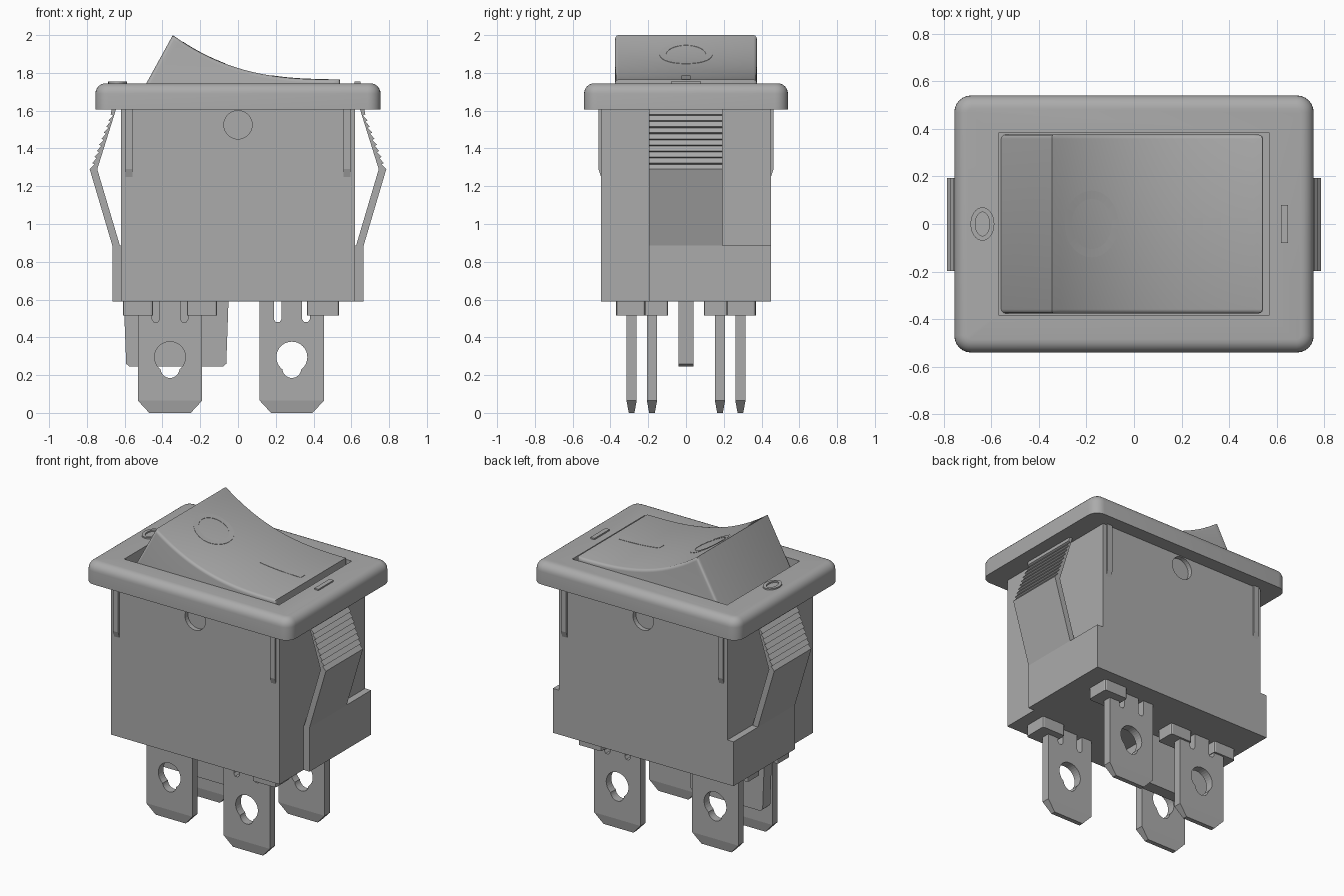
import bpy, bmesh, math
from mathutils import Vector

cube = bpy.data.objects.get("Cube")
if cube:
    bpy.data.objects.remove(cube, do_unlink=True)

grey = bpy.data.materials.new("switch_grey")
grey.use_nodes = True
grey.diffuse_color = (0.41, 0.41, 0.41, 1)
grey.node_tree.nodes["Principled BSDF"].inputs["Base Color"].default_value = (0.41, 0.41, 0.41, 1)


def activate(obj):
    bpy.ops.object.select_all(action='DESELECT')
    obj.select_set(True)
    bpy.context.view_layer.objects.active = obj


def finish(name, bm, smooth=False):
    """Turn a bmesh into a grey object."""
    bmesh.ops.recalc_face_normals(bm, faces=bm.faces)
    mesh = bpy.data.meshes.new(name)
    bm.to_mesh(mesh)
    bm.free()
    mesh.materials.append(grey)
    obj = bpy.data.objects.new(name, mesh)
    bpy.context.collection.objects.link(obj)
    if smooth:
        activate(obj)
        bpy.ops.object.shade_smooth_by_angle(angle=math.radians(35))
    return obj


def prism(points, axis, lo, hi):
    """Extrude a 2D profile along one axis."""
    place = {'X': lambda p, d: (d, p[0], p[1]),
             'Y': lambda p, d: (p[0], d, p[1]),
             'Z': lambda p, d: (p[0], p[1], d)}[axis]
    bm = bmesh.new()
    ends = [[bm.verts.new(place(p, d)) for p in points] for d in (lo, hi)]
    for loop in ends:
        bm.faces.new(loop)
    n = len(points)
    for i in range(n):
        j = (i + 1) % n
        bm.faces.new((ends[0][i], ends[0][j], ends[1][j], ends[1][i]))
    bmesh.ops.recalc_face_normals(bm, faces=bm.faces)
    return bm


def block(x, y, z):
    rect = [(x[0], y[0]), (x[1], y[0]), (x[1], y[1]), (x[0], y[1])]
    return prism(rect, 'Z', *z)


def bevel(bm, test, width, segments):
    edges = [e for e in bm.edges if test(*(v.co for v in e.verts))]
    bmesh.ops.bevel(bm, geom=edges, offset=width, segments=segments,
                    profile=0.5, affect='EDGES', clamp_overlap=False)


def upright(a, b):
    return abs(a.z - b.z) > 0.01 and (a.xy - b.xy).length < 1e-4


def cut(obj, cutter_bm):
    """Subtract a cutter and discard it."""
    cutter = finish("cutter", cutter_bm)
    cutter.hide_render = True
    mod = obj.modifiers.new("cut", 'BOOLEAN')
    mod.operation, mod.object, mod.solver = 'DIFFERENCE', cutter, 'EXACT'
    activate(obj)
    bpy.ops.object.modifier_apply(modifier=mod.name)
    bpy.data.objects.remove(cutter, do_unlink=True)


def circle(cx, cy, r, n=32):
    return [(cx + r * math.cos(i * math.tau / n), cy + r * math.sin(i * math.tau / n))
            for i in range(n)]


def raised_ring(name, cx, outer, inner, height, rise):
    """Oval ring following a surface height."""
    bm = bmesh.new()
    n = 40
    rows = []
    for (rx, ry), lift in ((outer, -0.01), (outer, rise), (inner, rise), (inner, -0.01)):
        row = []
        for i in range(n):
            a = i * math.tau / n
            x = cx + rx * math.cos(a)
            row.append(bm.verts.new((x, ry * math.sin(a), height(x) + lift)))
        rows.append(row)
    for k in range(4):
        a, b = rows[k], rows[(k + 1) % 4]
        for i in range(n):
            j = (i + 1) % n
            bm.faces.new((a[i], a[j], b[j], b[i]))
    finish(name, bm)


# Housing with round pivot recesses on both faces
body = finish("housing", block((-0.62, 0.62), (-0.45, 0.45), (0.59, 1.612)))
for s in (-1, 1):
    lo, hi = sorted((s * 0.42, s * 0.5))
    cut(body, prism(circle(0, 1.525, 0.075), 'Y', lo, hi))

# Bezel with rounded rim and rocker opening
bm = block((-0.755, 0.755), (-0.54, 0.54), (1.605, 1.745))
bevel(bm, upright, 0.07, 6)
bevel(bm, lambda a, b: min(a.z, b.z) > 1.74, 0.055, 6)
bezel = finish("bezel", bm)
cut(bezel, block((-0.57, 0.57), (-0.382, 0.382), (1.5, 1.9)))
activate(bezel)
bpy.ops.object.shade_smooth_by_angle(angle=math.radians(35))


# Rocker with concave top
def rocker_top(x):
    return 1.765 + 0.235 * max(0.0, (0.54 - x) / 0.885) ** 2.75


steps = 24
profile = [(0.543, 1.6), (-0.565, 1.6)]
profile += [(x, rocker_top(x)) for x in (-0.345 + 0.885 * i / steps for i in range(steps + 1))]
bm = prism(profile, 'Y', -0.376, 0.376)
bevel(bm, lambda a, b: abs(a.y - b.y) < 1e-4 and max(a.z, b.z) > 1.62, 0.018, 3)
finish("rocker", bm, True)

# Raised marks on rocker and bezel
raised_ring("rocker_off_ring", -0.178, (0.113, 0.14), (0.085, 0.105), rocker_top, 0.002)
xs = [0.18 + 0.3 * i / 8 for i in range(9)]
bar = [(x, rocker_top(x) + 0.002) for x in xs] + [(x, rocker_top(x) - 0.006) for x in reversed(xs)]
finish("rocker_on_bar", prism(bar, 'Y', -0.025, 0.025))
raised_ring("bezel_off_ring", -0.637, (0.05, 0.07), (0.03, 0.05), lambda x: 1.745, 0.009)
finish("bezel_on_bar", block((0.618, 0.648), (-0.08, 0.08), (1.74, 1.754)))

# Spring clips, side ledges and guide ribs
for s, side in ((-1, "right"), (1, "left")):
    teeth = 9
    outer = [Vector((0.785, 1.29)).lerp(Vector((0.674, 1.58)), i / teeth) for i in range(teeth + 1)]
    clip = [(0.61, 0.59), (0.665, 0.59), (0.665, 0.885)]
    for p, q in zip(outer, outer[1:]):
        clip += [tuple(p), (q.x - 0.012, q.y - 0.006)]
    clip += [tuple(outer[-1]), (0.668, 1.61), (0.645, 1.61), (0.745, 1.29), (0.625, 0.885), (0.61, 0.885)]
    finish(side + "_clip", prism([(s * x, z) for x, z in clip], 'Y', -0.197, 0.193))
    finish(side + "_ledge", block(sorted((s * 0.61, s * 0.665)), (0.193, 0.45), (0.59, 0.885)))
    for t, face in ((-1, "front"), (1, "back")):
        rib = [(t * 0.44, 1.61), (t * 0.463, 1.61), (t * 0.463, 1.29), (t * 0.45, 1.25), (t * 0.44, 1.25)]
        finish(side + "_" + face + "_rib", prism(rib, 'X', *sorted((s * 0.558, s * 0.596))))


# Blade terminals with slots, keyholes and tapered tips
def terminal(name, cx, cy):
    pts = [(-0.11, 0), (0.11, 0), (0.17, 0.065), (0.17, 0.6)]
    for c in (0.075, -0.075):
        pts += [(c + 0.02, 0.6), (c + 0.02, 0.495), (c + 0.01, 0.48),
                (c - 0.01, 0.48), (c - 0.02, 0.495), (c - 0.02, 0.6)]
    pts += [(-0.17, 0.6), (-0.17, 0.065)]
    bm = prism([(cx + x, z) for x, z in pts], 'Y', cy - 0.027, cy + 0.027)
    bmesh.ops.bisect_plane(bm, geom=bm.verts[:] + bm.edges[:] + bm.faces[:],
                           plane_co=(0, 0, 0.065), plane_no=(0, 0, 1), dist=1e-5)
    for v in bm.verts:
        if v.co.z < 0.01:
            v.co.y = cy + (v.co.y - cy) * 0.55
    obj = finish(name, bm)
    for z, r in ((0.295, 0.082), (0.235, 0.05)):
        cut(obj, prism(circle(cx, z, r), 'Y', cy - 0.1, cy + 0.1))


def foot(name, x, y):
    bm = block(x, y, (0.515, 0.6))
    bevel(bm, upright, 0.012, 2)
    finish(name, bm)


for t, face in ((-1, "front"), (1, "back")):
    terminal(face + "_right_terminal", -0.36, t * 0.18)
    terminal(face + "_left_terminal", 0.285, t * 0.288)
    inner, outer = sorted((t * 0.095, t * 0.22)), sorted((t * 0.215, t * 0.37))
    foot(face + "_outer_foot", (-0.61, -0.45), inner)
    foot(face + "_middle_foot", (-0.27, -0.11), inner)
    foot(face + "_left_foot", (0.365, 0.535), outer)

# Divider plate between the terminals
plate = [(-0.605, 0.6), (-0.592, 0.26), (-0.575, 0.245), (-0.08, 0.245), (-0.062, 0.26), (-0.05, 0.6)]
finish("divider_plate", prism(plate, 'Y', -0.04, 0.04))
